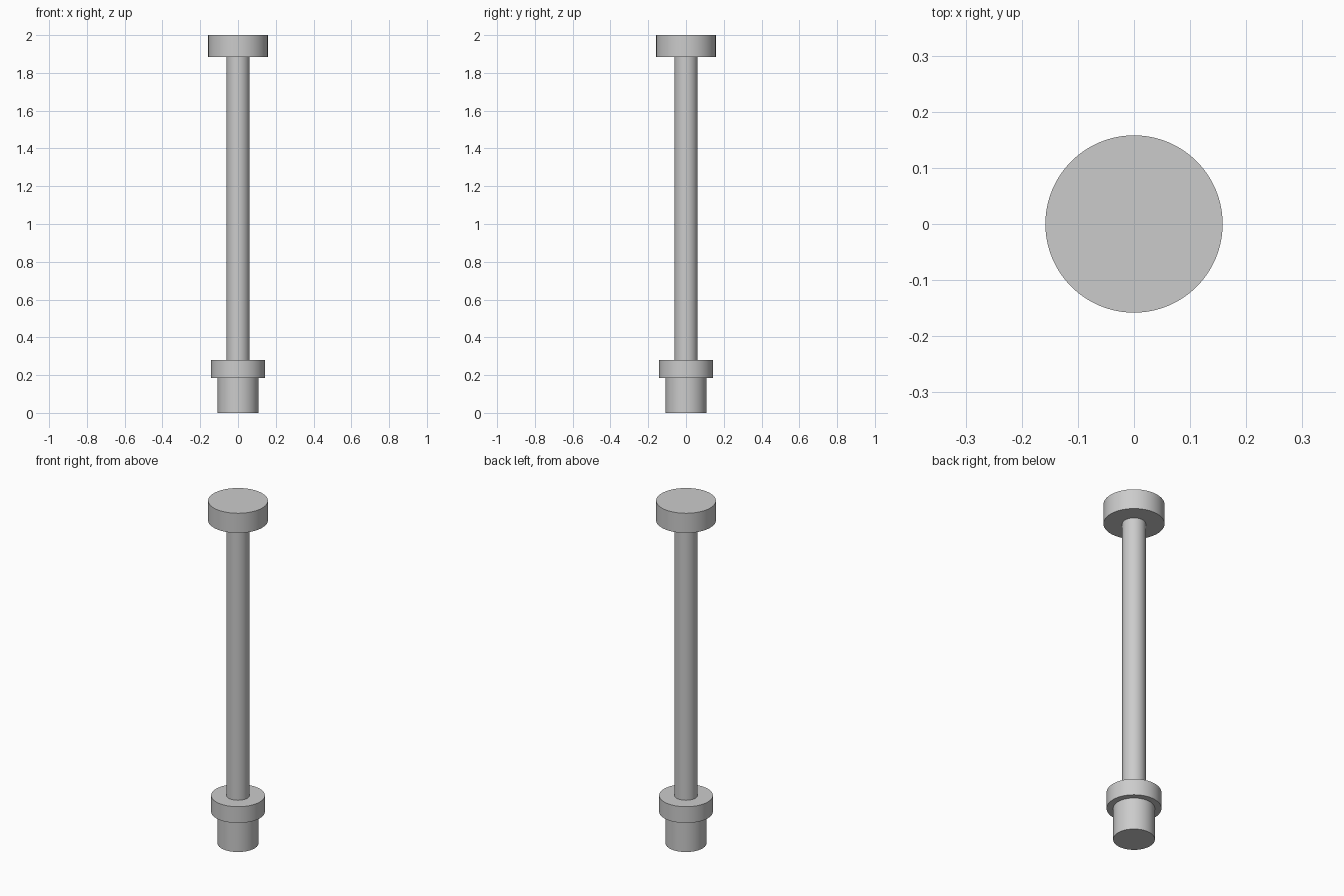
import bpy
import math

cube = bpy.data.objects.get("Cube")
if cube:
    bpy.data.objects.remove(cube, do_unlink=True)

# One plain grey for the whole pin
grey = bpy.data.materials.new("light_grey")
grey.use_nodes = True
colour = (0.6, 0.6, 0.6, 1.0)
grey.diffuse_color = colour
grey.node_tree.nodes["Principled BSDF"].inputs["Base Color"].default_value = colour


def cylinder(name, radius, bottom, top):
    """Upright smooth cylinder with sharp rims, between two heights."""
    bpy.ops.mesh.primitive_cylinder_add(
        vertices=96, radius=radius, depth=top - bottom,
        location=(0, 0, (bottom + top) / 2))
    part = bpy.context.object
    part.name = name
    part.data.materials.append(grey)
    bpy.ops.object.shade_smooth_by_angle(angle=math.radians(30))
    return part


# Stacked parts, from the foot up
cylinder("foot", 0.108, 0.0, 0.185)
cylinder("collar", 0.142, 0.185, 0.28)
cylinder("shaft", 0.061, 0.28, 1.885)
cylinder("head", 0.158, 1.885, 2.0)
